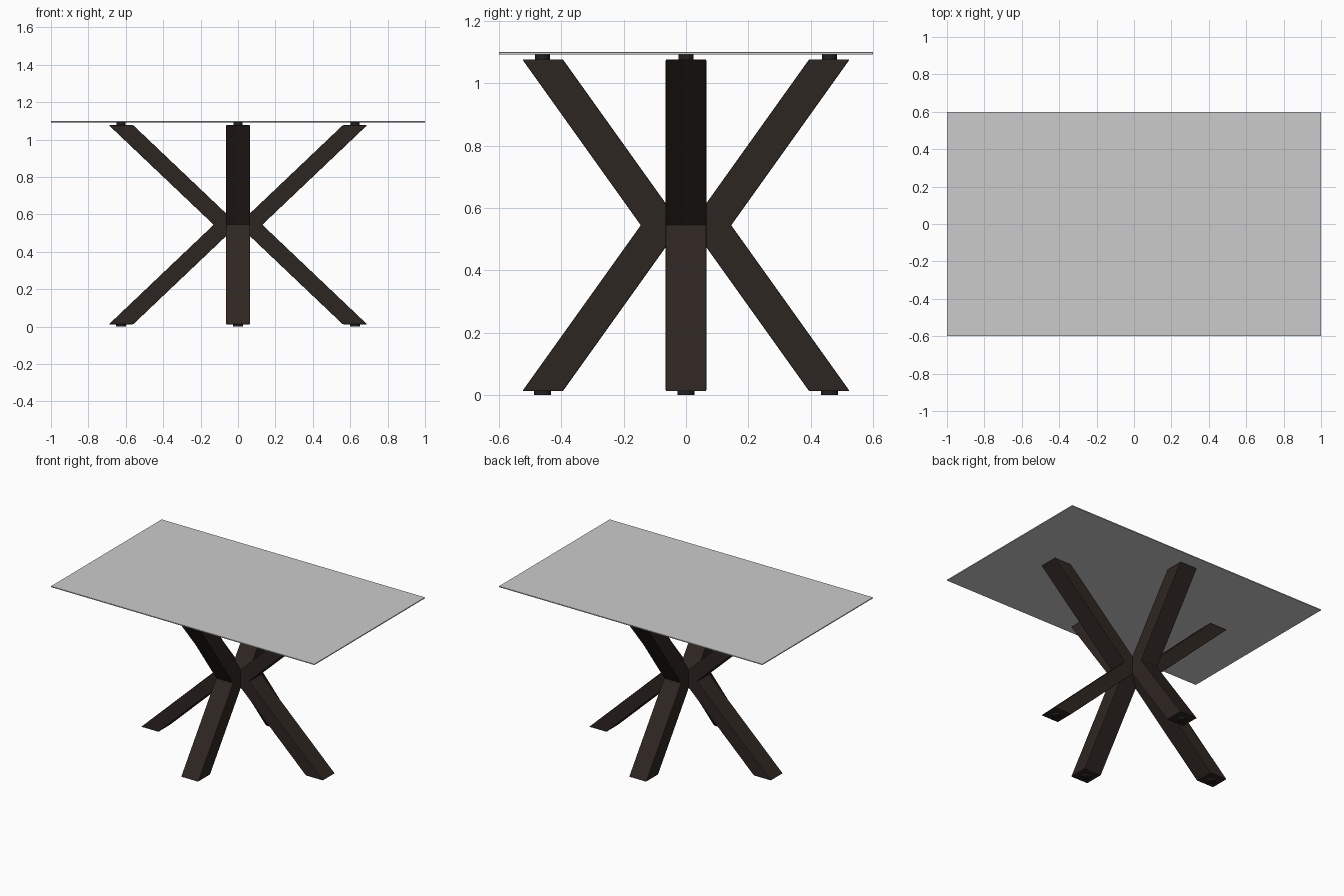
import bpy, bmesh
from math import pi
from mathutils import Matrix

if "Cube" in bpy.data.objects:
    bpy.data.objects.remove(bpy.data.objects["Cube"])

Z_LOW, Z_MID, Z_HIGH, Z_TOP = 0.013, 0.545, 1.077, 1.1
BEAM = 0.13


def material(name, rgb):
    m = bpy.data.materials.new(name)
    m.diffuse_color = (*rgb, 1)
    m.use_nodes = True
    m.node_tree.nodes["Principled BSDF"].inputs["Base Color"].default_value = m.diffuse_color
    return m


wood = material("dark_wood", (0.027, 0.019, 0.015))
rubber = material("black_pad", (0.015, 0.015, 0.015))


def finish(bm, name, mat=None):
    bmesh.ops.recalc_face_normals(bm, faces=bm.faces)
    me = bpy.data.meshes.new(name)
    bm.to_mesh(me)
    bm.free()
    ob = bpy.data.objects.new(name, me)
    bpy.context.collection.objects.link(ob)
    if mat:
        me.materials.append(mat)
    return ob


def bevel(ob, width):
    b = ob.modifiers.new("soft_edges", "BEVEL")
    b.width = width
    b.segments = 2
    b.limit_method = 'ANGLE'


def bent_leg(name, foot, mid, angle):
    """Lower and upper leg joined at the middle, as one extruded chevron."""
    outline = [(foot, Z_LOW), (mid, Z_MID), (foot, Z_HIGH),
               (foot - BEAM, Z_HIGH), (mid - BEAM, Z_MID), (foot - BEAM, Z_LOW)]
    bm = bmesh.new()
    f = bm.faces.new([bm.verts.new((x, -BEAM / 2, z)) for x, z in outline])
    ext = bmesh.ops.extrude_face_region(bm, geom=[f])["geom"]
    bmesh.ops.translate(bm, vec=(0, BEAM, 0),
                        verts=[v for v in ext if isinstance(v, bmesh.types.BMVert)])
    bm.transform(Matrix.Rotation(angle, 4, 'Z'))
    bevel(finish(bm, name, wood), 0.003)


def pad(name, dist, angle, z0, z1, radius):
    bm = bmesh.new()
    bmesh.ops.create_cone(bm, cap_ends=True, segments=32, radius1=radius, radius2=radius,
                          depth=z1 - z0,
                          matrix=Matrix.Translation((dist, 0, (z0 + z1) / 2)))
    bm.transform(Matrix.Rotation(angle, 4, 'Z'))
    ob = finish(bm, name, rubber)
    bpy.context.view_layer.objects.active = ob
    ob.select_set(True)
    bpy.ops.object.shade_smooth_by_angle()
    ob.select_set(False)


# Four legs around the centre, each with a floor pad and a pad under the top
for i, side in enumerate(("right", "back", "left", "front")):
    foot, mid = ((0.69, 0.13), (0.525, 0.145))[i % 2]
    angle = i * pi / 2
    bent_leg(side + "_leg", foot, mid, angle)
    pad(side + "_floor_pad", foot - BEAM / 2, angle, 0, Z_LOW + 0.002, 0.027)
    pad(side + "_top_pad", foot - BEAM / 2, angle, Z_HIGH - 0.002, Z_TOP - 0.006, 0.024)

# Thin tabletop
bm = bmesh.new()
bmesh.ops.create_cube(bm, size=1, matrix=Matrix.Translation((0, 0, Z_TOP - 0.0035))
                      @ Matrix.Diagonal((2, 1.2, 0.007, 1)))
bevel(finish(bm, "tabletop"), 0.001)
